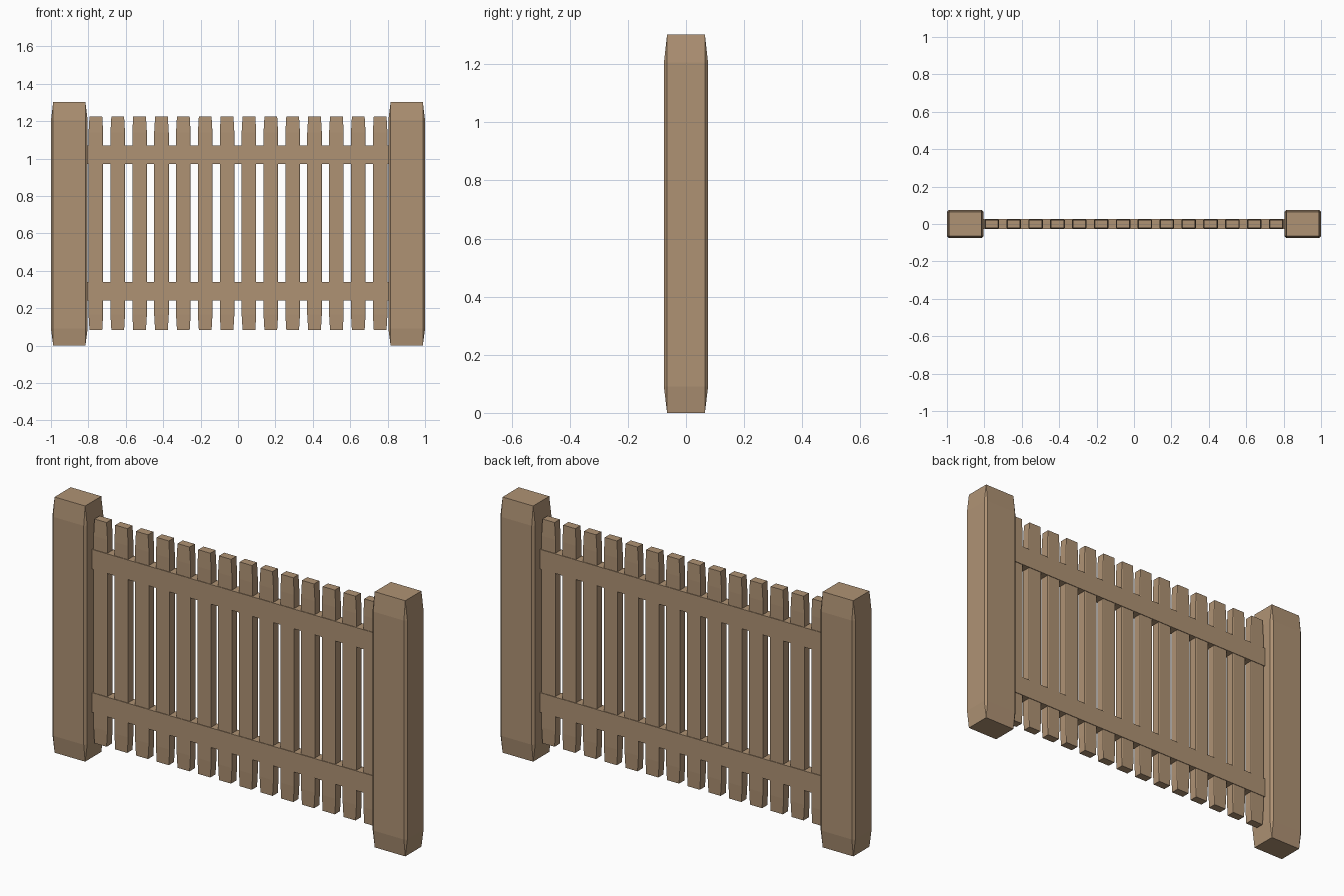
import bpy
import bmesh

if "Cube" in bpy.data.objects:
    bpy.data.objects.remove(bpy.data.objects["Cube"], do_unlink=True)

wood = bpy.data.materials.new("light_brown_wood")
wood.use_nodes = True
colour = (0.43, 0.29, 0.175, 1)
wood.diffuse_color = colour
wood.node_tree.nodes["Principled BSDF"].inputs["Base Color"].default_value = colour


def finish(name, bm, location):
    bmesh.ops.recalc_face_normals(bm, faces=bm.faces)
    mesh = bpy.data.meshes.new(name)
    bm.to_mesh(mesh)
    bm.free()
    mesh.materials.append(wood)
    obj = bpy.data.objects.new(name, mesh)
    obj.location = location
    bpy.context.collection.objects.link(obj)
    return obj


def timber(name, x, outer, cap, heights):
    """Upright with chamfered corners that taper into smaller end caps."""
    bottom, low, high, top = heights
    (ox, oy), (cx, cy) = outer, cap
    bm = bmesh.new()
    for sx in (-1, 1):
        for sy in (-1, 1):
            for z in (low, high):
                bm.verts.new((sx * ox, sy * cy, z))
                bm.verts.new((sx * cx, sy * oy, z))
            for z in (bottom, top):
                bm.verts.new((sx * cx, sy * cy, z))
    bmesh.ops.convex_hull(bm, input=bm.verts)
    bmesh.ops.dissolve_limit(bm, angle_limit=0.01, verts=bm.verts, edges=bm.edges)
    return finish(name, bm, (x, 0, 0))


def rail(name, z):
    bm = bmesh.new()
    bmesh.ops.create_cube(bm, size=1)
    bmesh.ops.scale(bm, vec=(1.62, 0.054, 0.1), verts=bm.verts)
    return finish(name, bm, (0, 0, z))


# End posts
for side, x in (("left", 0.902), ("right", -0.902)):
    timber(side + "_post", x, (0.098, 0.076), (0.086, 0.065), (0, 0.09, 1.205, 1.302))

# Evenly spaced pickets
count = 14
for i in range(count):
    x = -0.76 + 1.52 * i / (count - 1)
    timber(f"picket_{i + 1}", x, (0.039, 0.024), (0.034, 0.021),
           (0.083, 0.165, 1.14, 1.225))

# Horizontal rails
rail("lower_rail", 0.29)
rail("upper_rail", 1.02)
